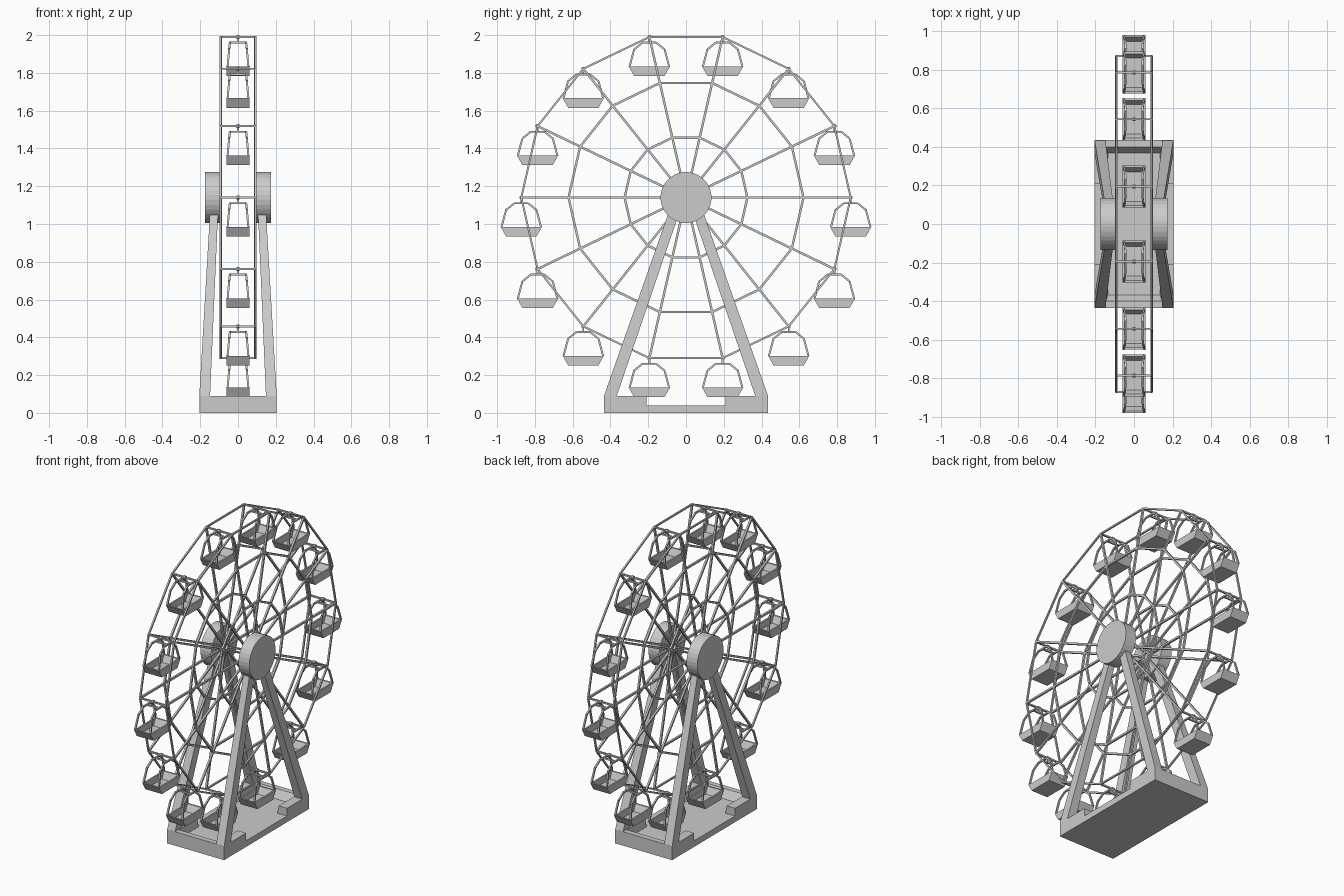
import bpy, bmesh, math
from mathutils import Vector

cube = bpy.data.objects.get("Cube")
if cube:
    bpy.data.objects.remove(cube, do_unlink=True)

grey = bpy.data.materials.new("plain grey")
grey.use_nodes = True
GREY = (0.6, 0.6, 0.6, 1)
grey.diffuse_color = GREY
grey.node_tree.nodes["Principled BSDF"].inputs["Base Color"].default_value = GREY

N = 14          # spokes and cabins
AXLE = 1.14     # height of the wheel centre
SIDE = 0.092    # distance of each wheel frame from the middle
RIM = 0.872


def finish(bm, name):
    bmesh.ops.recalc_face_normals(bm, faces=bm.faces)
    mesh = bpy.data.meshes.new(name)
    bm.to_mesh(mesh)
    bm.free()
    mesh.materials.append(grey)
    obj = bpy.data.objects.new(name, mesh)
    bpy.context.collection.objects.link(obj)
    return obj


def loft(bm, loops, capped=True):
    """Join matching loops of points into a skin."""
    rings = [[bm.verts.new(p) for p in loop] for loop in loops]
    for a, b in zip(rings, rings[1:]):
        for i in range(len(a)):
            j = (i + 1) % len(a)
            bm.faces.new((a[i], a[j], b[j], b[i]))
    if capped:
        bm.faces.new(rings[0][::-1])
        bm.faces.new(rings[-1])


def bar(bm, a, b, half):
    """Square bar between two points."""
    a, b = Vector(a), Vector(b)
    d = (b - a).normalized()
    up = Vector((1, 0, 0)) if abs(d.x) < 0.9 else Vector((0, 0, 1))
    u = d.cross(up).normalized() * half
    v = d.cross(u).normalized() * half
    loft(bm, [[p + u + v, p - u + v, p - u - v, p + u - v] for p in (a, b)])


def rect(x, y, z):
    return [(-x, -y, z), (x, -y, z), (x, y, z), (-x, y, z)]


def disc(bm, x0, x1, radius, sides, y=0, z=AXLE):
    ring = [math.tau * (i + 0.5) / sides for i in range(sides)]
    loft(bm, [[(x, y + radius * math.cos(t), z + radius * math.sin(t)) for t in ring]
              for x in (x0, x1)])


def wheel_point(k, radius, x):
    t = math.tau * k / N
    return (x, radius * math.cos(t), AXLE + radius * math.sin(t))


# Base tray: floor, sloped end walls and side walls with a gap in the middle
bm = bmesh.new()
loft(bm, [rect(0.205, 0.435, 0), rect(0.205, 0.435, 0.04)])
for s in (-1, 1):
    loft(bm, [[(-0.205, s * 0.435, z), (0.205, s * 0.435, z),
               (0.205, s * y, z), (-0.205, s * y, z)]
              for z, y in ((0.035, 0.365), (0.09, 0.40))])
    for e in (-1, 1):
        loft(bm, [[(s * x, e * 0.21, z), (s * 0.205, e * 0.21, z),
                   (s * 0.205, e * 0.43, z), (s * x, e * 0.43, z)]
                  for z, x in ((0.035, 0.135), (0.09, 0.145))])
finish(bm, "base")

# Leaning support legs and hub discs
for side, s in (("left", 1), ("right", -1)):
    bm = bmesh.new()
    for e in (-1, 1):
        loft(bm, [[(s * x0, e * y0, z), (s * x1, e * y0, z),
                   (s * x1, e * y1, z), (s * x0, e * y1, z)]
                  for z, x0, x1, y0, y1 in ((0.088, 0.148, 0.205, 0.367, 0.435),
                                            (1.10, 0.104, 0.146, 0.022, 0.078))])
    finish(bm, side + "_support_legs")
    bm = bmesh.new()
    disc(bm, s * 0.098, s * 0.175, 0.135, 32)
    finish(bm, side + "_hub")

    # Spokes and the three polygon rings
    bm = bmesh.new()
    for k in range(N):
        bar(bm, wheel_point(k, 0.02, s * SIDE), wheel_point(k, RIM, s * SIDE), 0.006)
    finish(bm, side + "_spokes")
    for name, radius, half in (("inner_ring", 0.325, 0.006),
                               ("middle_ring", 0.622, 0.006), ("outer_rim", RIM, 0.005)):
        bm = bmesh.new()
        for k in range(N):
            bar(bm, wheel_point(k, radius, s * SIDE),
                wheel_point(k + 1, radius, s * SIDE), half)
        finish(bm, side + "_" + name)

# Cross bars joining the two frames
bm = bmesh.new()
for k in range(N):
    bar(bm, wheel_point(k, RIM, -SIDE), wheel_point(k, RIM, SIDE), 0.005)
finish(bm, "cross_bars")

# Cabin: open bucket, two arches, top bars and a hanger
bm = bmesh.new()
loft(bm, [rect(0.060, 0.080, -0.207), rect(0.060, 0.109, -0.156),
          rect(0.050, 0.098, -0.156), rect(0.048, 0.076, -0.198)])
arch = [(0.055, -0.109, -0.156), (0.047, -0.084, -0.066), (0.043, -0.038, -0.030)]
arch += [(x, -y, z) for x, y, z in reversed(arch)]
for s in (-1, 1):
    pts = [(s * x, y * 0.96, z) for x, y, z in arch]
    for a, b in zip(pts, pts[1:]):
        bar(bm, a, b, 0.005)
bar(bm, (-0.046, 0, -0.030), (0.046, 0, -0.030), 0.005)
bar(bm, (0, 0, -0.032), (0, 0, 0), 0.005)
disc(bm, -0.009, 0.009, 0.011, 8, 0, 0)
cabin = finish(bm, "cabin_1")
cabin.location = wheel_point(0, RIM, 0)
for k in range(1, N):
    copy = bpy.data.objects.new("cabin_%d" % (k + 1), cabin.data)
    copy.location = wheel_point(k, RIM, 0)
    bpy.context.collection.objects.link(copy)
